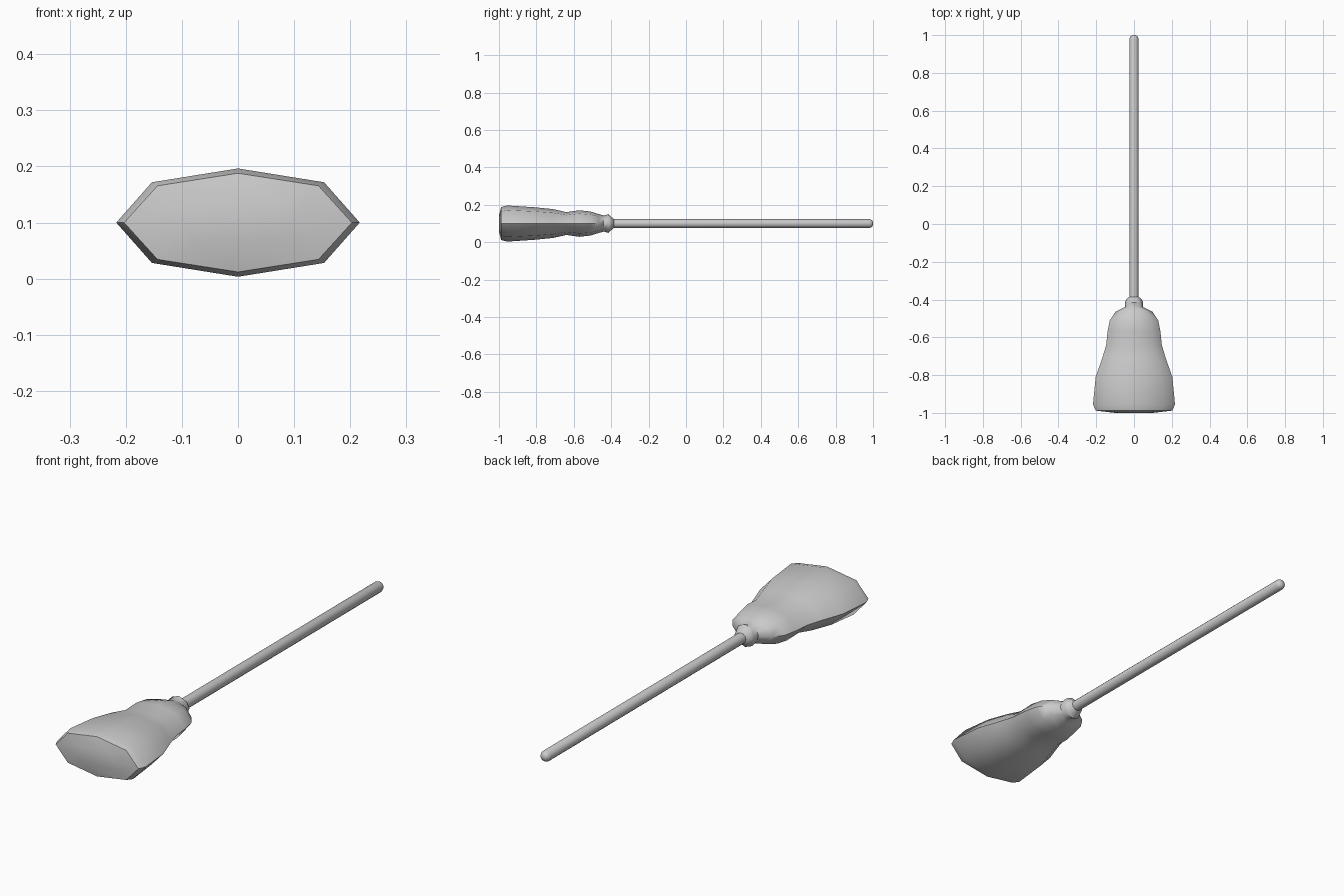
import bpy, bmesh, math
from mathutils import Vector

if "Cube" in bpy.data.objects:
    bpy.data.objects.remove(bpy.data.objects["Cube"])

ZC = 0.1  # height of the broom's axis


def loft(name, rings, shape, angle):
    """Skin (y, half width, half height) rings along y, capping both ends."""
    bm = bmesh.new()
    loops = [[bm.verts.new((w * a, y, ZC + h * b)) for a, b in shape]
             for y, w, h in rings]
    n = len(shape)
    for p, q in zip(loops, loops[1:]):
        for i in range(n):
            bm.faces.new((p[i], p[(i + 1) % n], q[(i + 1) % n], q[i]))
    bm.faces.new(loops[0])
    bm.faces.new(loops[-1])
    bmesh.ops.recalc_face_normals(bm, faces=bm.faces)
    mesh = bpy.data.meshes.new(name)
    bm.to_mesh(mesh)
    bm.free()
    obj = bpy.data.objects.new(name, mesh)
    bpy.context.collection.objects.link(obj)
    bpy.ops.object.select_all(action='DESELECT')
    obj.select_set(True)
    bpy.context.view_layer.objects.active = obj
    bpy.ops.object.shade_smooth_by_angle(angle=math.radians(angle))
    return obj


# Flattened eight-sided section of the bristles
flat8 = [(1, 0), (.707, .745), (0, 1), (-.707, .745),
         (-1, 0), (-.707, -.745), (0, -1), (.707, -.745)]

# Bristle head: swept end, waist, shoulder and collar
loft("bristle_head", [
    (-1.0, .10, .045), (-.988, .203, .088), (-.955, .217, .0965),
    (-.81, .203, .087), (-.71, .168, .077), (-.64, .147, .061),
    (-.57, .140, .071), (-.51, .128, .064), (-.465, .098, .050),
    (-.44, .048, .043), (-.415, .048, .050), (-.40, .042, .036),
    (-.385, .024, .024)], flat8, 50)

# Handle: round pole with a rounded tip
round12 = [(math.cos(math.tau * i / 12), math.sin(math.tau * i / 12)) for i in range(12)]
loft("handle", [(-.45, .024, .024), (.98, .024, .024),
                (.993, .019, .019), (1.0, .009, .009)], round12, 60)
